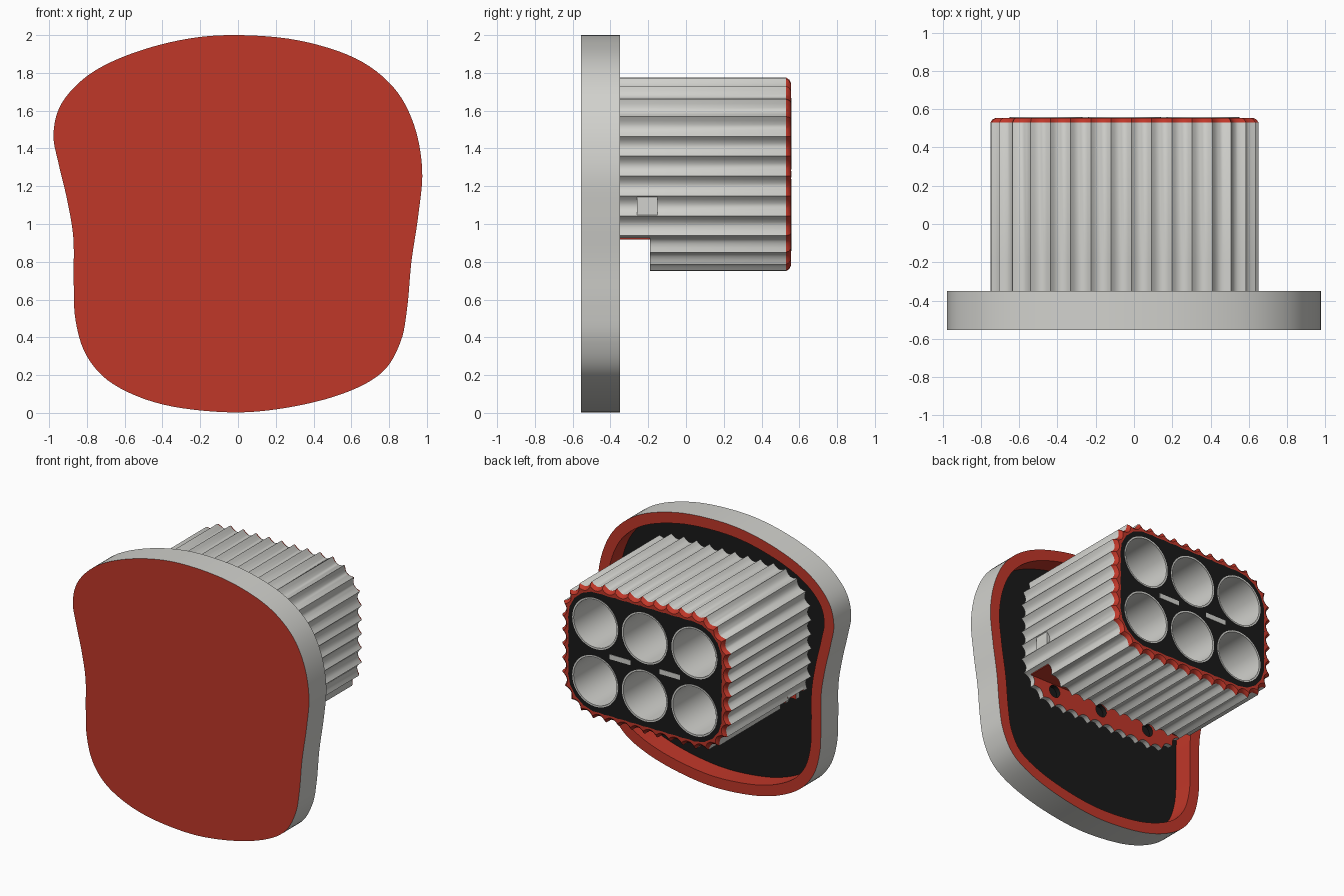
import bpy, bmesh, math
from mathutils import Vector

if "Cube" in bpy.data.objects:
    bpy.data.objects.remove(bpy.data.objects["Cube"])


def material(name, rgb):
    m = bpy.data.materials.new(name)
    m.diffuse_color = (*rgb, 1)
    m.use_nodes = True
    m.node_tree.nodes["Principled BSDF"].inputs["Base Color"].default_value = m.diffuse_color
    return m


RED, GRAY, BLACK = 0, 1, 2
MATS = [material("red", (0.53, 0.038, 0.022)),
        material("light gray", (0.64, 0.64, 0.61)),
        material("near black", (0.010, 0.010, 0.010))]


def loft(name, rings, bands, caps, holes=()):
    """Skin between (outline, y) rings; the last cap may have round holes (x, z, r)."""
    bm = bmesh.new()
    loops = [[bm.verts.new((x, y, z)) for x, z in pts] for pts, y in rings]
    n = len(loops[0])
    for a, b, mat in zip(loops, loops[1:], bands):
        for i in range(n):
            j = (i + 1) % n
            bm.faces.new((a[i], a[j], b[j], b[i])).material_index = mat
    if caps[0] is not None:
        bm.faces.new(loops[0]).material_index = caps[0]
    if caps[1] is not None:
        if holes:
            edges = [bm.edges.get((loops[-1][i], loops[-1][(i + 1) % n])) for i in range(n)]
            for hx, hz, r in holes:
                c = [bm.verts.new((x, rings[-1][1], z)) for x, z in circle(hx, hz, r)]
                edges += [bm.edges.new((c[i], c[(i + 1) % len(c)])) for i in range(len(c))]
            fill = bmesh.ops.triangle_fill(bm, edges=edges, use_beauty=True)
            for f in fill["geom"]:
                if isinstance(f, bmesh.types.BMFace):
                    f.material_index = caps[1]
        else:
            bm.faces.new(loops[-1]).material_index = caps[1]
    bmesh.ops.recalc_face_normals(bm, faces=bm.faces[:])
    return finish(name, bm)


def finish(name, bm):
    me = bpy.data.meshes.new(name)
    bm.to_mesh(me)
    bm.free()
    ob = bpy.data.objects.new(name, me)
    bpy.context.collection.objects.link(ob)
    for m in MATS:
        me.materials.append(m)
    bpy.ops.object.select_all(action='DESELECT')
    ob.select_set(True)
    bpy.context.view_layer.objects.active = ob
    bpy.ops.object.shade_smooth_by_angle(angle=math.radians(30))
    return ob


def box(name, x, y, z, mat):
    pts = [(x[0], z[0]), (x[1], z[0]), (x[1], z[1]), (x[0], z[1])]
    return loft(name, [(pts, y[0]), (pts, y[1])], [mat], (mat, mat))


def circle(cx, cz, r, n=40):
    return [(cx + r * math.cos(2 * math.pi * i / n), cz + r * math.sin(2 * math.pi * i / n))
            for i in range(n)]


def smooth_loop(pts, sub=6):
    """Closed Catmull-Rom curve through the points."""
    out, n = [], len(pts)
    for i in range(n):
        a, b, c, d = (Vector(pts[(i + k) % n]) for k in (-1, 0, 1, 2))
        for s in range(sub):
            t = s / sub
            out.append(0.5 * (2 * b + (c - a) * t + (2 * a - 5 * b + 4 * c - d) * t * t
                              + (3 * b - a - 3 * c + d) * t ** 3))
    return out


def inset(pts, d):
    """Move a clockwise loop inwards."""
    n, out = len(pts), []
    for i in range(n):
        t = (pts[(i + 1) % n] - pts[i - 1]).normalized()
        out.append(pts[i] + Vector((t.y, -t.x)) * d)
    return out


# Front plate: shallow tray open to the back
outline = smooth_loop([
    (0, 2.0), (.32, 1.972), (.62, 1.878), (.82, 1.727), (.93, 1.53), (.975, 1.29), (.955, 1.05),
    (.918, .8), (.896, .56), (.86, .375), (.76, .212), (.55, .1), (.25, .026), (-.05, .003),
    (-.4, .045), (-.66, .152), (-.80, .3), (-.86, .49), (-.87, .7), (-.872, .93),
    (-.905, 1.13), (-.95, 1.32), (-.977, 1.48), (-.93, 1.645), (-.78, 1.797), (-.55, 1.907),
    (-.27, 1.98)])
inner = inset(outline, 0.08)
loft("front_plate", [(outline, -.555), (outline, -.35), (inner, -.35), (inner, -.50)],
     [GRAY, RED, RED], (RED, BLACK))

# Fluted rounded-rectangle section of the block
CX, CZ, HW, HH, R = -.05, 1.263, .70, .512, .3
FLUTES, STEPS = 41, 6


def on_outline(s):
    """Point and outward normal at length s, starting mid right side, going up."""
    w, h, q = HW - R, HH - R, math.pi * R / 2
    for kind, length, ang in (('v', h, 0), ('c', q, 0), ('h', 2 * w, 90), ('c', q, 90),
                              ('v', 2 * h, 180), ('c', q, 180), ('h', 2 * w, 270),
                              ('c', q, 270), ('v', h, 360)):
        if s <= length + 1e-9:
            break
        s -= length
    a = math.radians(ang)
    if kind == 'c':
        a += s / R
        k = ang // 90
        corner = Vector(((w, h), (-w, h), (-w, -h), (w, -h))[k])
        nrm = Vector((math.cos(a), math.sin(a)))
        return corner + nrm * R, nrm
    start = {0: (HW, 0), 90: (w, HH), 180: (-HW, h), 270: (-w, -HH), 360: (HW, -h)}[ang]
    nrm = Vector((math.cos(a), math.sin(a)))
    return Vector(start) + Vector((-nrm.y, nrm.x)) * s, nrm


def fluted(shrink=0.0, depth=0.032):
    total = 4 * (HW - R) + 4 * (HH - R) + 2 * math.pi * R
    pts = []
    for i in range(FLUTES * STEPS):
        t = (i % STEPS) / STEPS
        p, nrm = on_outline((total * i / (FLUTES * STEPS) - .01) % total)
        p = p - nrm * (shrink + depth * 4 * t * (1 - t))
        pts.append((p.x + CX, p.y + CZ))
    return pts


full = fluted()
columns = [CX + k * .41 for k in (-1, 0, 1)]
rows = (CZ - .215, CZ + .215)

# Block with six barrel openings in its back face
loft("fluted_block",
     [(full, -.19), (full, .53), (fluted(.01), .546), (fluted(.028, .026), .555),
      (fluted(.064, .004), .555)],
     [GRAY, RED, RED, RED], (RED, BLACK), [(x, z, .188) for x in columns for z in rows])

# Neck, cut away below, and the mounting flange behind the gap
neck = [(x, max(z, .92)) for x, z in full]
loft("block_neck", [(neck, -.37), (neck, -.19)], [GRAY], (None, None))
box("neck_underside", (CX - HW + .05, CX + HW - .05), (-.37, -.19), (.918, .925), RED)
bolts = [(x + .03, .868, .046) for x in columns]
loft("mounting_flange", [(full, -.41), (full, -.37)], [GRAY], (RED, RED), bolts)

# Bolt holes
for x, z, r in bolts:
    c = circle(x, z, r)
    loft("bolt_hole", [(c, -.37), (c, -.405)], [BLACK], (None, BLACK)).data.flip_normals()

# Barrels: thin rim and deep bore
for x in columns:
    for z in rows:
        rim, bore = circle(x, z, .19), circle(x, z, .178)
        loft("barrel", [(rim, -.18), (rim, .558), (bore, .558), (bore, -.17)],
             [GRAY, GRAY, GRAY], (GRAY, GRAY))

# Slot plates between the barrels
for x in (CX - .205, CX + .205):
    box("slot_plate", (x - .085, x + .085), (.55, .558), (CZ - .018, CZ + .018), GRAY)

# Side latch filling one flute
box("side_latch", (.58, .645), (-.26, -.15), (1.045, 1.148), GRAY)
